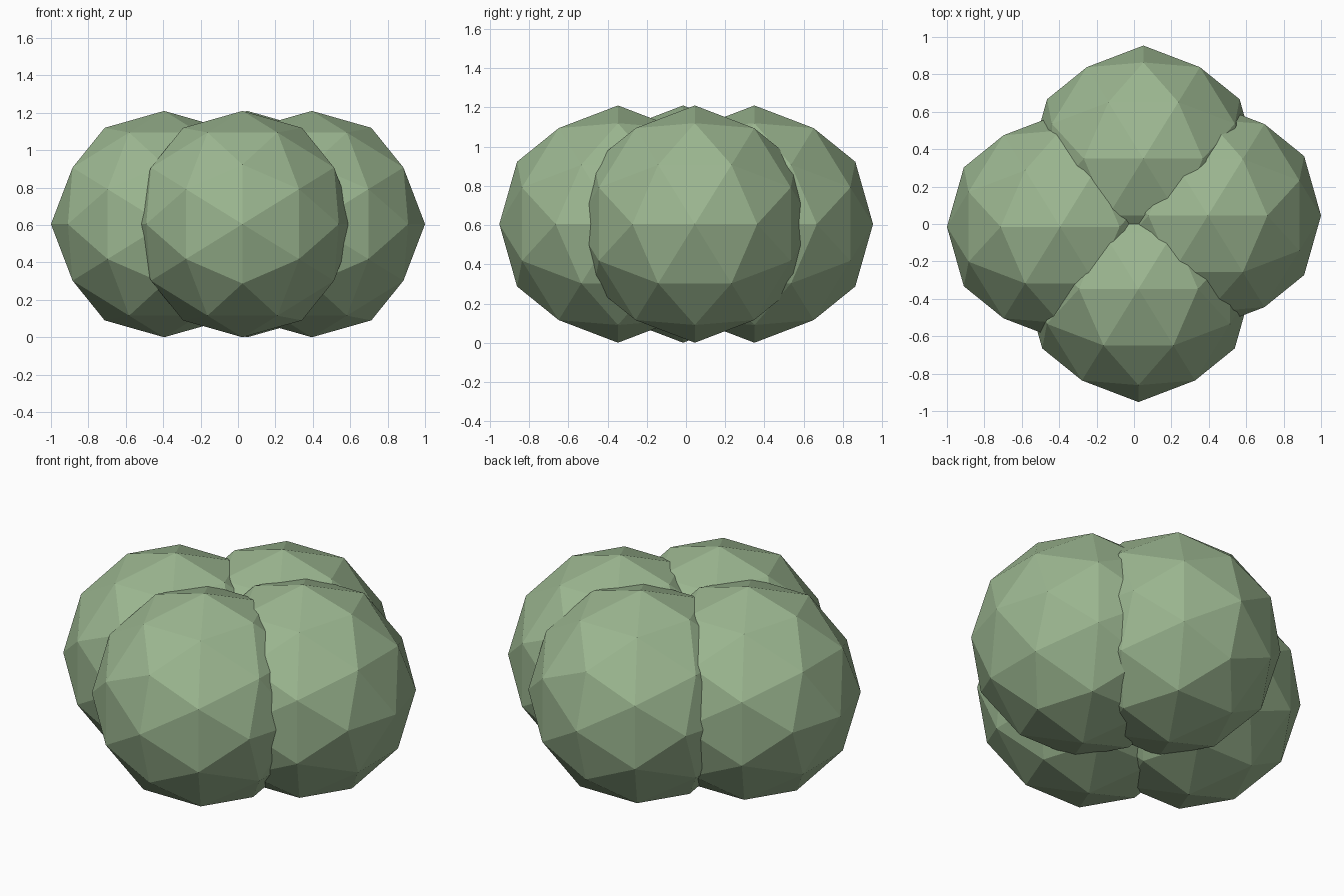
import bpy, bmesh, math
from mathutils import Matrix

cube = bpy.data.objects.get("Cube")
if cube:
    bpy.data.objects.remove(cube, do_unlink=True)

RADIUS = 0.605

# Single leaf colour
leaf = bpy.data.materials.new("leaf_green")
leaf.use_nodes = True
colour = (0.33, 0.47, 0.28, 1.0)
leaf.diffuse_color = colour
shader = next(n for n in leaf.node_tree.nodes if n.type == 'BSDF_PRINCIPLED')
shader.inputs["Base Color"].default_value = colour
shader.inputs["Roughness"].default_value = 0.9

# Tilt that puts an edge midpoint of the icosphere on every axis
TILT = Matrix.Rotation(-math.atan(2 / (1 + math.sqrt(5))), 4, 'Y')


def foliage_clump(name, x, y):
    """Faceted ball of leaves resting on the ground."""
    bm = bmesh.new()
    bmesh.ops.create_icosphere(bm, subdivisions=2, radius=RADIUS, matrix=TILT)
    for face in bm.faces:
        face.smooth = False
    mesh = bpy.data.meshes.new(name)
    bm.to_mesh(mesh)
    bm.free()
    mesh.materials.append(leaf)
    obj = bpy.data.objects.new(name, mesh)
    obj.location = (x, y, RADIUS)
    bpy.context.collection.objects.link(obj)


# Four overlapping clumps make the bush
foliage_clump("front_clump", 0.024, -0.347)
foliage_clump("back_clump", 0.05, 0.349)
foliage_clump("right_clump", -0.395, -0.015)
foliage_clump("left_clump", 0.395, 0.045)
